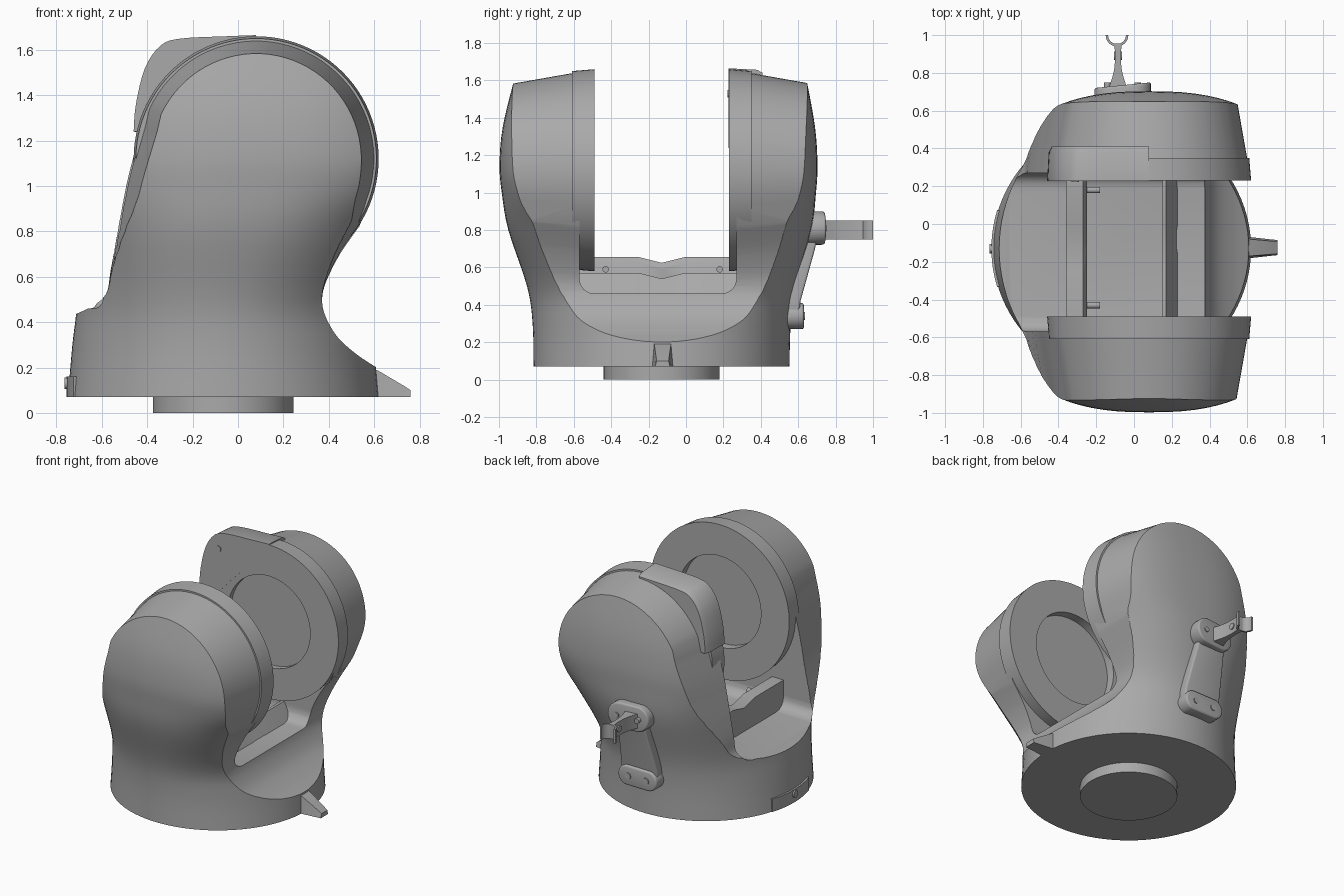
import bpy, bmesh
from math import sin, cos, pi, copysign
from mathutils import Vector

if "Cube" in bpy.data.objects:
    bpy.data.objects.remove(bpy.data.objects["Cube"], do_unlink=True)

grey = bpy.data.materials.new("plain grey")
grey.use_nodes = True
COLOUR = (0.4, 0.4, 0.4, 1)
grey.diffuse_color = COLOUR
grey.node_tree.nodes["Principled BSDF"].inputs["Base Color"].default_value = COLOUR

YC = -0.13              # centre plane between the two arms
HUB = (0.08, 1.12)      # axis of the drums (x, z)
BASE_X = -0.065


def activate(ob):
    bpy.ops.object.select_all(action='DESELECT')
    ob.select_set(True)
    bpy.context.view_layer.objects.active = ob


def loft(name, rings, bevel=0):
    """Skin equal rings of points into a closed solid."""
    bm = bmesh.new()
    vs = [[bm.verts.new(p) for p in r] for r in rings]
    n = len(rings[0])
    for a, b in zip(vs, vs[1:]):
        for i in range(n):
            j = (i + 1) % n
            bm.faces.new((a[i], a[j], b[j], b[i]))
    bm.faces.new(vs[0])
    bm.faces.new(vs[-1])
    bmesh.ops.recalc_face_normals(bm, faces=bm.faces)
    me = bpy.data.meshes.new(name)
    bm.to_mesh(me)
    bm.free()
    me.materials.append(grey)
    ob = bpy.data.objects.new(name, me)
    bpy.context.collection.objects.link(ob)
    activate(ob)
    if bevel:
        m = ob.modifiers.new("bevel", 'BEVEL')
        m.width, m.segments = bevel, 3
        bpy.ops.object.modifier_apply(modifier=m.name)
    bpy.ops.object.shade_smooth_by_angle(angle=0.6)
    return ob


def spline(pts, steps):
    """Smooth curve through points of any dimension."""
    p = [Vector(q) for q in pts]
    p = [p[0]] + p + [p[-1]]
    out = []
    for a, b, c, d in zip(p, p[1:], p[2:], p[3:]):
        for k in range(steps):
            t = k / steps
            out.append(0.5 * (2 * b + (c - a) * t + (2 * a - 5 * b + 4 * c - d) * t * t
                              + (3 * b - a - 3 * c + d) * t ** 3))
    return out + [p[-1]]


def circle(r, n=64):
    return [(r * cos(2 * pi * i / n), r * sin(2 * pi * i / n)) for i in range(n)]


def along_y(name, outline, y0, y1, bevel=0):
    return loft(name, [[(x, y, z) for x, z in outline] for y in (y0, y1)], bevel)


def along_x(name, outline, x0, x1, bevel=0):
    return loft(name, [[(x, y, z) for y, z in outline] for x in (x0, x1)], bevel)


def along_z(name, outline, z0, z1, bevel=0):
    return loft(name, [[(x, y, z) for x, y in outline] for z in (z0, z1)], bevel)


def boolean(ob, cutter, operation):
    activate(ob)
    m = ob.modifiers.new("cut", 'BOOLEAN')
    m.operation, m.object, m.solver = operation, cutter, 'EXACT'
    bpy.ops.object.modifier_apply(modifier=m.name)
    bpy.data.objects.remove(cutter, do_unlink=True)
    bpy.ops.object.shade_smooth_by_angle(angle=0.5)


# Body: plan sections (z, centre x, half width, front depth, back depth, fullness)
sections = spline([
    (0.07, BASE_X, .685, .685, .683, 2), (.3, BASE_X, .665, .69, .69, 2),
    (.5, -.06, .65, .72, .715, 2.1), (.8, 0, .72, .82, .80, 2.4),
    (1.0, .06, .85, .855, .825, 2.5), (1.15, .08, .9, .867, .833, 2.5),
    (1.35, .08, .9, .85, .82, 2.5), (1.6, .08, .9, .79, .775, 2.5),
    (1.75, .08, .9, .75, .74, 2.5)], 4)
rings = []
for z, cx, a, front, back, n in sections:
    ring = []
    for c, s in circle(1, 96):
        px = copysign(abs(c) ** (2 / n), c) * a
        py = copysign(abs(s) ** (2 / n), s) * (back if s > 0 else front)
        ring.append((cx + px, YC + py, z))
    rings.append(ring)
body = loft("fork_body", rings)

# Side silhouette of the arms, narrowing towards the outer faces
left = spline([(-.8, .4), (-.6, .5), (-.56, .65), (-.5, 1.0), (-.43, 1.26)], 5)
drum = [(HUB[0] + .54 * cos(t), HUB[1] + .54 * sin(t))
        for t in [pi * (155 - 4.5 * i) / 180 for i in range(40)]]
neck = spline([(.54, .82), (.43, .66), (.37, .5), (.42, .36), (.52, .26), (.66, .17)], 5)
outline = [(-.8, 0)] + [tuple(p) for p in left] + drum + [tuple(p) for p in neck] + [(.66, 0)]
rings = []
for d, s in ((-1, .80), (-.79, .86), (-.36, 1), (.36, 1), (.79, .86), (1, .80)):
    ring = []
    for x, z in outline:
        w = min(max((z - .5) / .4, 0), 1)
        f = 1 + (s - 1) * w
        ring.append((HUB[0] + (x - HUB[0]) * f, YC + d, HUB[1] + (z - HUB[1]) * f))
    rings.append(ring)
boolean(body, loft("silhouette", rings), 'INTERSECT')

# Slot between the arms with rounded floor corners
Y0, Y1, FLOOR, R = -.57, .27, .46, .08
slot = [(Y0, 2), (Y0, FLOOR + R)]
slot += [(Y0 + R - R * cos(t), FLOOR + R - R * sin(t)) for t in (pi / 8, pi / 4, 3 * pi / 8)]
slot += [(Y0 + R, FLOOR), (Y1 - R, FLOOR)]
slot += [(Y1 - R + R * sin(t), FLOOR + R - R * cos(t)) for t in (pi / 8, pi / 4, 3 * pi / 8)]
slot += [(Y1, FLOOR + R), (Y1, 2)]
boolean(body, along_x("slot", slot, -1, 1), 'DIFFERENCE')

# Drum faces with a shallow round recess
for name, face, out in (("front_drum_face", -.49, -1), ("back_drum_face", .23, 1)):
    loft(name, [[(HUB[0] + x, face + out * d, HUB[1] + z) for x, z in circle(r, 96)]
                for r, d in ((.53, .12), (.54, 0), (.32, 0), (.32, .06))])

# Bottom plug
along_z("bottom_plug", [(BASE_X + x, YC + y) for x, y in circle(.31)], 0, .08)

# Pointer tab on the base rim
loft("pointer_tab", [[(x, YC + .005 + s * w, z) for s, z in ((-1, .07), (1, .07), (.8, h), (-.8, h))]
                     for x, w, h in ((.5, .065, .24), (.62, .055, .185), (.73, .043, .12),
                                     (.76, .04, .10))])

# Rim plate and button on the opposite side
arc = [pi + .3 * (i / 8 - 1) for i in range(17)]
along_z("rim_plate", [(BASE_X + r * cos(t), YC + r * sin(t))
                      for r, ts in ((.69, arc), (.64, arc[::-1])) for t in ts], .07, .16)
along_x("rim_button", [(YC + y, .13 + z) for y, z in circle(.025, 20)], -.765, -.72)

# Notched cross plates in the slot
for name, x0, x1, top in (("rear_cross_plate", -.36, -.25, .655), ("near_cross_plate", .15, .24, .57)):
    ys = ((-.58, 0), (-.25, 0), (YC, -.03), (-.01, 0), (.28, 0))
    near = x0 > 0
    rings = []
    for y, dip in ys:
        hi = top + dip
        if near:
            sect = ((x0, .44), (x0, hi), (x0 + .02, hi), (x1, .44))
        else:
            sect = ((x0, .44), (x0, hi), (x1 - .02, hi), (x1, hi - .03), (x1, .44))
        rings.append([(x, y, z) for x, z in sect])
    loft(name, rings)
for side, y in (("front", -.43), ("back", .18)):
    along_x(side + "_pin", [(y + a, .59 + b) for a, b in circle(.017, 20)], -.3, -.18)

# Hood on top of the back arm
rim = spline([(-.46, 1.24), (-.45, 1.36), (-.41, 1.52), (-.34, 1.62), (-.25, 1.65),
              (-.05, 1.66), (.08, 1.665)], 4)
hood = [tuple(p) for p in rim] + [(.08, 1.5), (-.15, 1.4), (-.3, 1.24)]
loft("hood", [[(HUB[0] + (x - HUB[0]) * f, y, HUB[1] + (z - HUB[1]) * f) for x, z in hood]
              for y, f in ((.228, 1), (.38, .985), (.41, .955))])
along_y("hood_screw", [(-.31 + x, 1.53 + z) for x, z in circle(.02, 20)], .222, .25)

# Cable bracket on the back face
BX = -.06
loft("bracket_plate", [[(BX - w, y - .12, z), (BX + w, y - .12, z), (BX + w, y, z), (BX - w, y, z)]
                       for z, w, y in ((.3, .14, .60), (.42, .14, .612), (.7, .11, .69), (.84, .1, .715))],
     .012)


def pad(name, z0, z1, w, y0, y1, skew=0):
    h, c = (z1 - z0) / 2, (z0 + z1) / 2
    pill = []
    for i in range(24):
        t = 2 * pi * i / 24
        pill.append((BX + copysign(w - h, cos(t)) + h * cos(t), c + h * sin(t)))
    loft(name, [[(x, y + skew * (x - BX), z) for x, z in pill] for y in (y0, y1)], .012)


pad("bracket_foot", .27, .41, .15, .5, .63)
pad("bracket_head", .72, .9, .15, .62, .735, .1)
for side in (-1, 1):
    along_y("foot_screw", [(BX + side * .07 + x, .34 + z) for x, z in circle(.022, 20)], .6, .636)
    along_y("head_screw", [(BX + side * .08 + x, .81 + z) for x, z in circle(.018, 20)], .7, .75)

# Stem and open clip
stem = spline([(.72, .05), (.76, .035), (.82, .02), (.9, .015), (.955, .022)], 4)
along_z("bracket_stem", [(-.085 - w, y) for y, w in stem] + [(-.085 + w, y) for y, w in stem[::-1]],
        .75, .85)
turn = [pi + pi * i / 16 for i in range(17)]
along_z("cable_clip", [(-.09 + r * cos(t), 1.0 + r * sin(t))
                       for r, ts in ((.06, turn), (.047, turn[::-1])) for t in ts], .75, .85)
along_x("stem_eyelet", [(.89 + y, .8 + z) for y, z in circle(.022, 20)], -.107, -.063)
